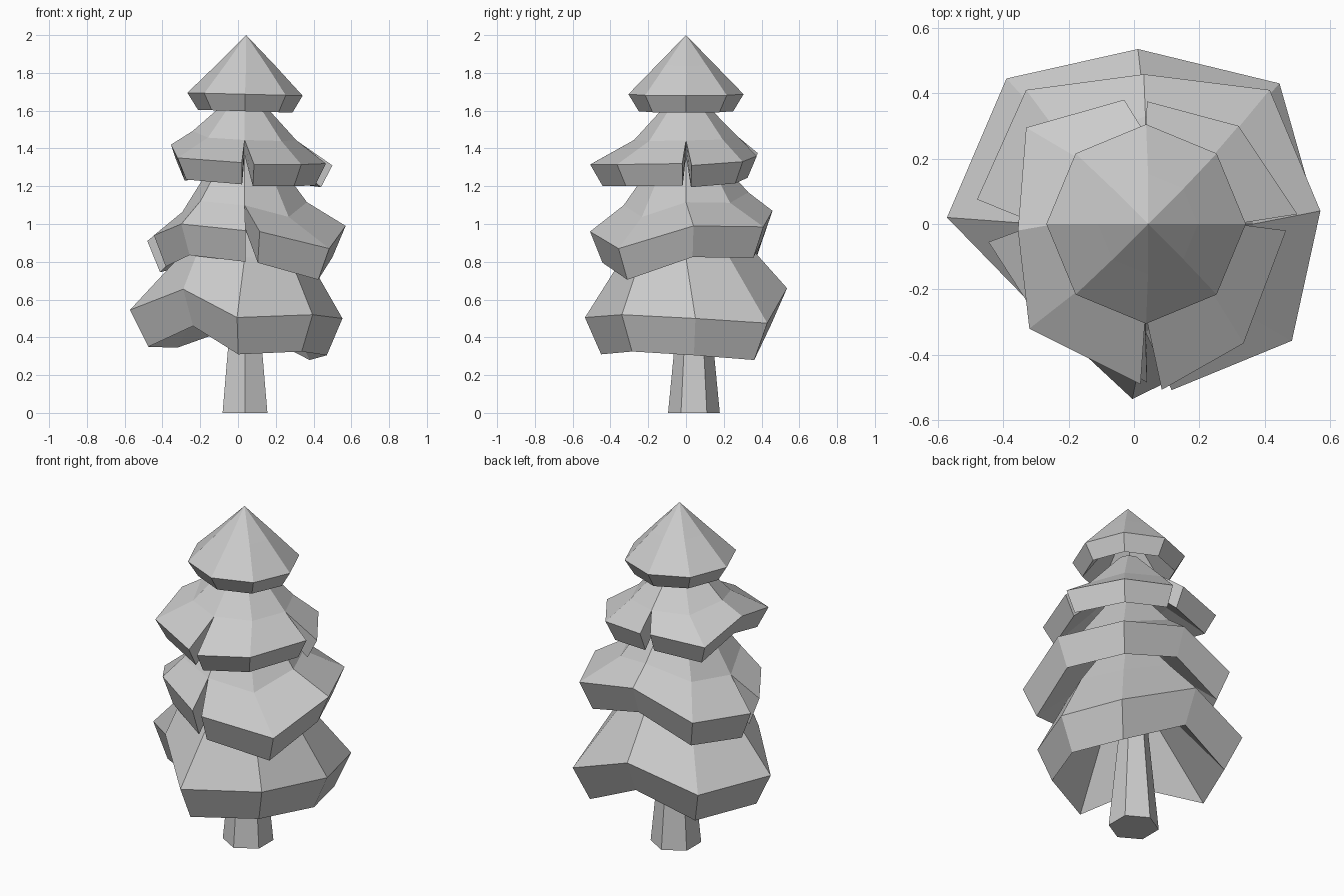
import bpy, bmesh
from math import sin, cos, pi
from mathutils import Vector

if "Cube" in bpy.data.objects:
    bpy.data.objects.remove(bpy.data.objects["Cube"])

grey = bpy.data.materials.new("light_grey")
grey.use_nodes = True
grey.diffuse_color = (0.6, 0.6, 0.6, 1)
grey.node_tree.nodes["Principled BSDF"].inputs["Base Color"].default_value = (0.6, 0.6, 0.6, 1)


def finish(name, bm):
    bmesh.ops.remove_doubles(bm, verts=bm.verts, dist=0.0005)
    bmesh.ops.recalc_face_normals(bm, faces=bm.faces)
    mesh = bpy.data.meshes.new(name)
    bm.to_mesh(mesh)
    bm.free()
    mesh.materials.append(grey)
    bpy.context.collection.objects.link(bpy.data.objects.new(name, mesh))


def tier(name, cx, corners, mid, top, shrink, drop, lift):
    """Eight-sided skirt. A corner holding two points is torn open below the mid ring."""
    bm = bmesh.new()
    centre = Vector((cx, 0, 0))
    up = Vector((0, 0, 1))
    mean = sum(c[0][2] for c in corners) / len(corners)

    def column(i, point):
        # cross-section from the crown, over the rim, back under to the crown
        a = i * pi / 4 - pi / 2
        out = Vector((cos(a), sin(a), 0))
        rim = Vector(point)
        mz = mid[1] + lift * (corners[i][0][2] - mean)
        low = Vector((cx + (rim.x - cx) * shrink, rim.y * shrink, rim.z - drop))
        return [centre + out * top[0] + up * top[1],
                centre + out * mid[0] + up * mz,
                rim, low,
                centre + out * (mid[0] - drop * 0.6) + up * (mz - drop * 0.7),
                centre + out * max(top[0] - drop * 0.6, 0) + up * (top[1] - drop)]

    def face(points):
        bm.faces.new([bm.verts.new(p) for p in points])

    for i in range(8):
        j = (i + 1) % 8
        a, b = column(i, corners[i][-1]), column(j, corners[j][0])
        for k in range(5):
            face([a[k], a[k + 1], b[k + 1], b[k]])
        if len(corners[i]) == 2:
            for point in corners[i]:
                face(column(i, point)[1:5])
    # crown cap
    if top[0] > 0:
        face([column(i, corners[i][0])[0] for i in range(8)])
    finish(name, bm)


# corners run counter-clockwise from the front
tier("bottom_branches", 0.035, [
    [(-0.005, -0.535, 0.505)], [(0.395, -0.34, 0.52)], [(0.553, 0.05, 0.50)],
    [(0.445, 0.43, 0.475)], [(0.012, 0.535, 0.66)], [(-0.39, 0.445, 0.54)],
    [(-0.572, 0.02, 0.545)], [(-0.29, -0.27, 0.655)]],
    (0.335, 0.84), (0.13, 1.12), 0.84, 0.195, 0.4)

tier("lower_middle_branches", 0.035, [
    [(0.04, -0.485, 0.965), (0.115, -0.508, 0.96)], [(0.483, -0.357, 0.87)],
    [(0.57, 0.04, 0.99)], [(0.415, 0.41, 0.985)], [(0.03, 0.458, 1.07)],
    [(-0.33, 0.41, 0.94)], [(-0.48, 0.075, 0.91), (-0.445, -0.055, 0.94)],
    [(-0.30, -0.28, 1.0)]],
    (0.33, 1.1), (0.12, 1.4), 0.87, 0.165, 0.65)

tier("upper_middle_branches", 0.035, [
    [(0.02, -0.49, 1.325), (0.085, -0.507, 1.315)], [(0.335, -0.365, 1.315)],
    [(0.465, -0.02, 1.32), (0.50, 0.03, 1.31)], [(0.32, 0.30, 1.33)],
    [(0.04, 0.375, 1.36), (-0.03, 0.38, 1.375)], [(-0.33, 0.295, 1.345)],
    [(-0.355, -0.02, 1.42)], [(-0.32, -0.32, 1.35)]],
    (0.275, 1.455), (0.06, 1.68), 0.87, 0.115, 0.5)

# slightly tilted cone, leaning to its left
tip = []
for i in range(8):
    x, y = 0.305 * cos(i * pi / 4 - pi / 2), 0.305 * sin(i * pi / 4 - pi / 2)
    tip.append([(0.037 + x, y, 1.687 - 0.025 * x)])
tier("tree_top", 0.043, tip, (0.1525, 1.8435), (0, 2.0), 0.82, 0.09, 0.5)

# tapered six-sided trunk
bm = bmesh.new()
bmesh.ops.create_cone(bm, cap_ends=True, segments=6, radius1=0.137, radius2=0.04, depth=1.0)
bmesh.ops.translate(bm, verts=bm.verts, vec=(0.037, 0.042, 0.5))
finish("trunk", bm)
